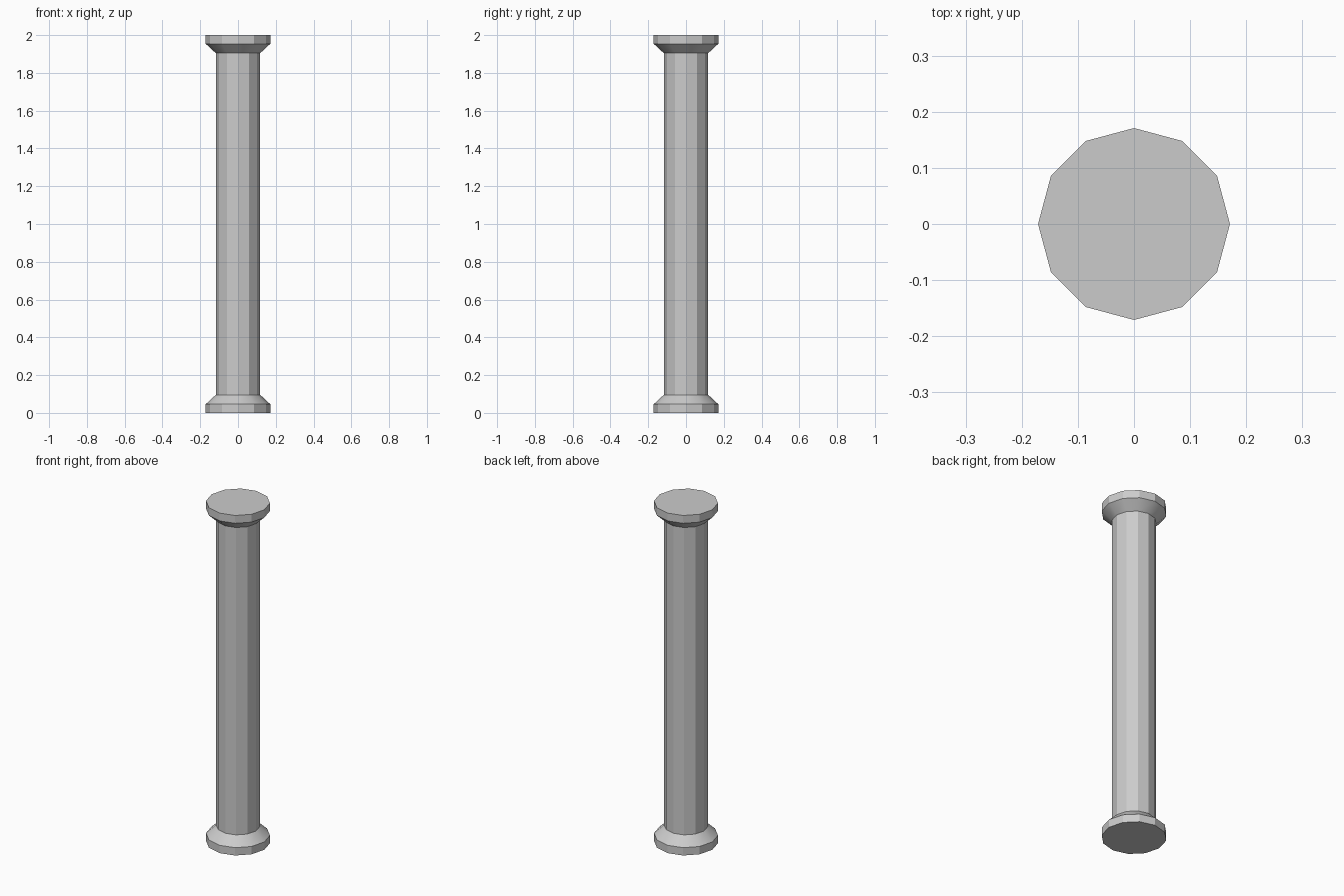
import bpy, bmesh, math

if "Cube" in bpy.data.objects:
    bpy.data.objects.remove(bpy.data.objects["Cube"])

SIDES = 12
R_SHAFT, R_SLAB = 0.117, 0.171
# column profile: (radius, height), bottom to top
half = [(R_SLAB, 0.0), (R_SLAB, 0.046), (R_SHAFT, 0.096)]
profile = half + [(r, 2.0 - z) for r, z in reversed(half)]

bm = bmesh.new()
rings = []
for r, z in profile:
    rings.append([bm.verts.new((r * math.cos(2 * math.pi * i / SIDES),
                                r * math.sin(2 * math.pi * i / SIDES), z))
                  for i in range(SIDES)])

# side walls
for lo, hi in zip(rings, rings[1:]):
    for i in range(SIDES):
        j = (i + 1) % SIDES
        bm.faces.new((lo[i], lo[j], hi[j], hi[i]))

# end caps
bm.faces.new(rings[0][::-1])
bm.faces.new(rings[-1])

mesh = bpy.data.meshes.new("column")
bm.to_mesh(mesh)
bm.free()
column = bpy.data.objects.new("column", mesh)
bpy.context.collection.objects.link(column)

# flat shaft and slab facets, softly blended flares
bpy.context.view_layer.objects.active = column
column.select_set(True)
bpy.ops.object.shade_smooth_by_angle(angle=math.radians(26))
